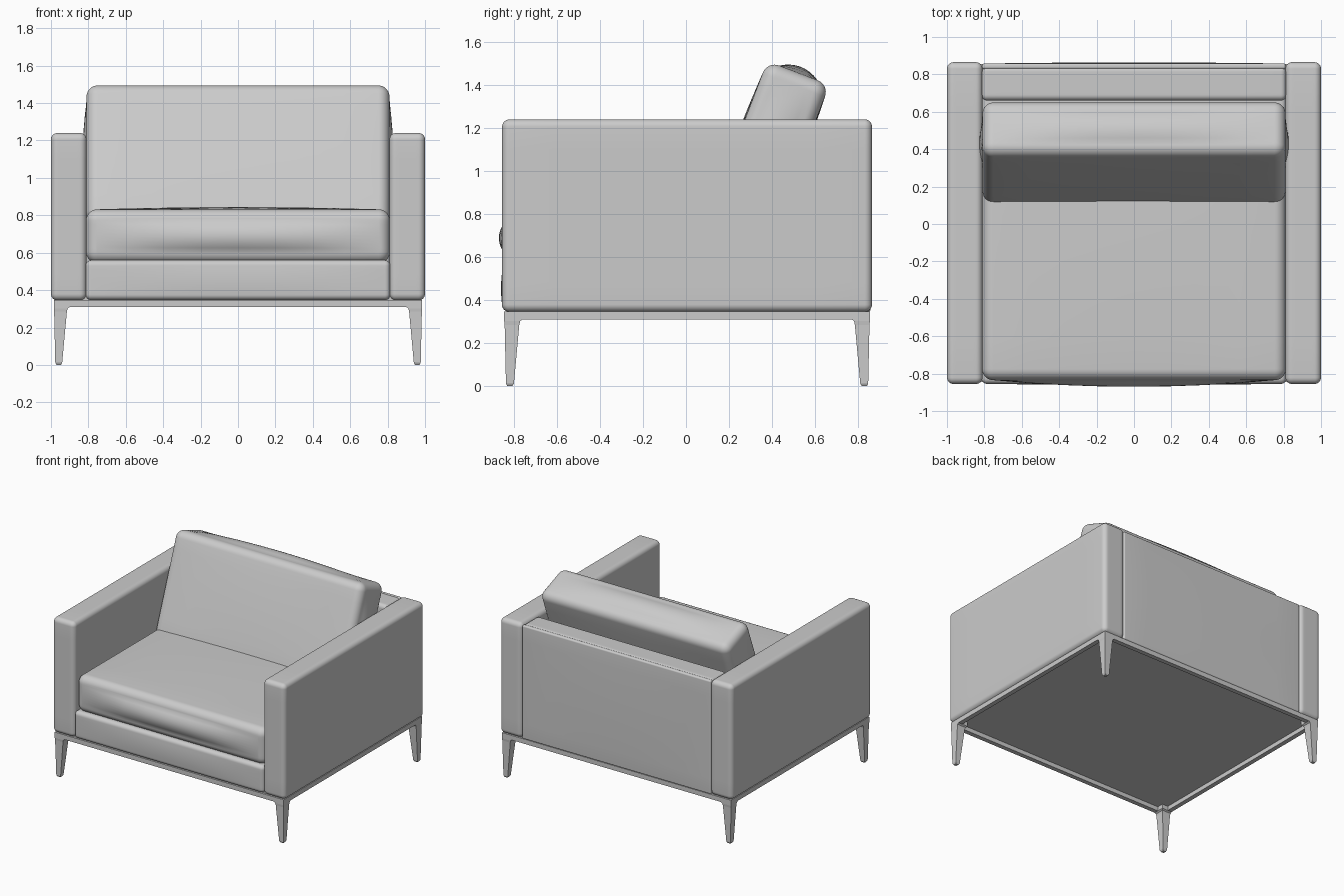
import bpy, bmesh, math
from mathutils import Vector, Matrix

cube = bpy.data.objects.get("Cube")
if cube:
    bpy.data.objects.remove(cube, do_unlink=True)

grey = bpy.data.materials.new("soft_grey")
grey.use_nodes = True
COLOUR = (0.6, 0.6, 0.6, 1)
grey.diffuse_color = COLOUR
grey.node_tree.nodes["Principled BSDF"].inputs["Base Color"].default_value = COLOUR


def finish(bm, name, smooth=True):
    bmesh.ops.recalc_face_normals(bm, faces=bm.faces[:])
    mesh = bpy.data.meshes.new(name)
    bm.to_mesh(mesh)
    bm.free()
    mesh.materials.append(grey)
    obj = bpy.data.objects.new(name, mesh)
    bpy.context.collection.objects.link(obj)
    if smooth:
        bpy.ops.object.select_all(action='DESELECT')
        obj.select_set(True)
        bpy.context.view_layer.objects.active = obj
        bpy.ops.object.shade_smooth_by_angle(angle=math.radians(40))
    return obj


def padded_box(name, low, high, radius, bulge=(0, 0, 0), tilt=0):
    """Box with rounded edges whose faces can swell outwards."""
    low, high = Vector(low), Vector(high)
    centre, half = (low + high) / 2, (high - low) / 2
    inner = [h - radius for h in half]
    bm = bmesh.new()
    bmesh.ops.create_cube(bm, size=2)
    bmesh.ops.subdivide_edges(bm, edges=bm.edges[:], cuts=15, use_grid_fill=True)
    for v in bm.verts:
        u = v.co.copy()
        core, offset, flat = Vector(), Vector(), Vector()
        for i in range(3):
            a, sign = abs(u[i]), math.copysign(1, u[i])
            core[i] = sign * inner[i] * min(a * 2, 1)
            if a > 0.5:
                offset[i] = sign * math.tan((a - 0.5) * math.pi / 2)
            flat[i] = core[i] / inner[i]
        # swell each side most in its middle
        swell = Vector()
        for i in range(3):
            j, k = (i + 1) % 3, (i + 2) % 3
            swell[i] = bulge[i] * flat[i] * (1 - flat[j] ** 2) * (1 - flat[k] ** 2)
        if max(map(abs, u)) > 0.999:
            v.co = core + offset.normalized() * radius + swell
    bm.transform(Matrix.Translation(centre) @ Matrix.Rotation(tilt, 4, 'X'))
    return finish(bm, name)


def block(name, low, high):
    low, high = Vector(low), Vector(high)
    bm = bmesh.new()
    bmesh.ops.create_cube(bm, size=1)
    bm.transform(Matrix.Translation((low + high) / 2) @ Matrix.Diagonal((*(high - low), 1)))
    return finish(bm, name, smooth=False)


# Upholstered arms
for side, sx in (("left", 1), ("right", -1)):
    x = sorted((sx * 0.81, sx))
    padded_box(side + "_arm", (x[0], -0.855, 0.345), (x[1], 0.865, 1.24), 0.035)

# Back rest with a thin outer panel
padded_box("back_body", (-0.815, 0.66, 0.35), (0.815, 0.845, 1.23), 0.03)
padded_box("back_panel", (-0.812, 0.828, 0.346), (0.812, 0.858, 1.228), 0.012, (0, 0.006, 0))

# Seat base and cushions
padded_box("seat_base", (-0.815, -0.855, 0.347), (0.815, 0.7, 0.56), 0.03, (0, 0.005, 0))
padded_box("seat_cushion", (-0.812, -0.835, 0.545), (0.812, 0.6, 0.832), 0.06, (0, 0.035, 0.012))
padded_box("back_cushion", (-0.81, 0.228, 0.70), (0.81, 0.538, 1.482), 0.06,
           (0.022, 0.008, 0.03), math.radians(-20.9))

# Underside panel
block("underside_panel", (-0.96, -0.83, 0.343), (0.96, 0.84, 0.37))

# Slim rail frame
FX, FY, MID, RAIL = 0.985, 0.85, 0.005, 0.035
LOW, TOP = 0.31, 0.346
for side, s in (("left", 1), ("right", -1)):
    x = sorted((s * FX, s * (FX - RAIL)))
    block(side + "_rail", (x[0], MID - FY, LOW), (x[1], MID + FY, TOP))
for side, s in (("back", 1), ("front", -1)):
    y = sorted((MID + s * FY, MID + s * (FY - RAIL)))
    block(side + "_rail", (RAIL - FX, y[0], LOW), (FX - RAIL, y[1], TOP))

# Tapered legs: height, outer inset, inner inset
SECTIONS = [(0, 0.014, 0.038), (0.012, 0.008, 0.045), (0.285, 0.002, 0.07),
            (0.302, 0, 0.074), (LOW, 0, 0.085), (TOP - 0.002, 0, 0.085)]
for end, sy in (("front", -1), ("back", 1)):
    for side, sx in (("left", 1), ("right", -1)):
        bm = bmesh.new()
        rings = []
        for z, a, b in SECTIONS:
            # the flare only runs along the rails
            rings.append([bm.verts.new((sx * (FX - p), MID + sy * (FY - q), z))
                          for p, q in ((a, a), (b, a), (b, b), (a, b))])
        for r0, r1 in zip(rings, rings[1:]):
            for i in range(4):
                j = (i + 1) % 4
                bm.faces.new((r0[i], r0[j], r1[j], r1[i]))
        bm.faces.new(rings[0])
        bm.faces.new(rings[-1])
        finish(bm, f"{end}_{side}_leg", smooth=False)
